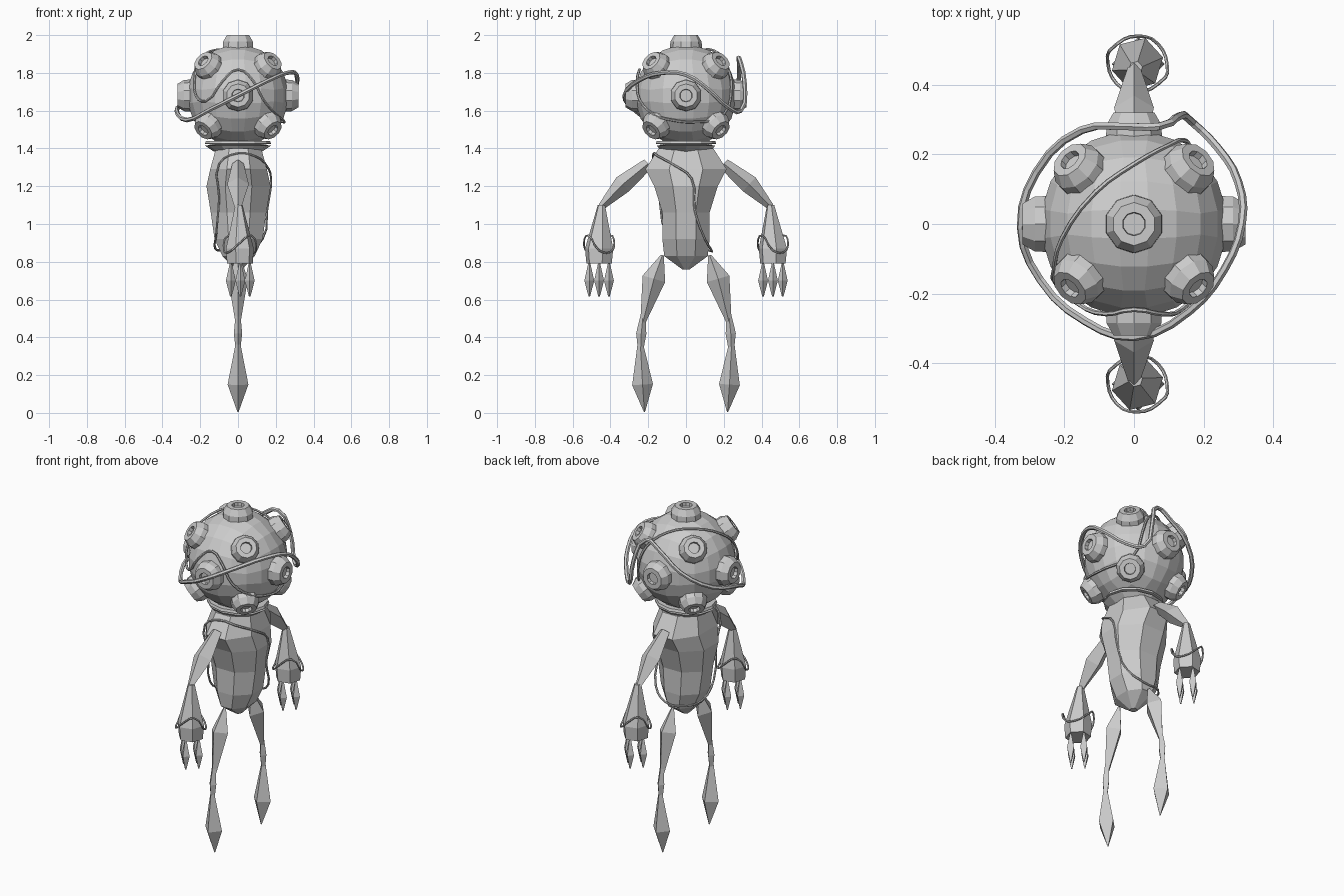
import bpy, bmesh
from math import cos, sin, pi
from mathutils import Vector

if "Cube" in bpy.data.objects:
    bpy.data.objects.remove(bpy.data.objects["Cube"])

HEAD = Vector((0, 0, 1.68))


def finish(name, bm):
    bmesh.ops.recalc_face_normals(bm, faces=bm.faces)
    me = bpy.data.meshes.new(name)
    bm.to_mesh(me)
    bm.free()
    ob = bpy.data.objects.new(name, me)
    bpy.context.collection.objects.link(ob)
    return ob


def loft(name, sections, n, axis, side, turn=0.0):
    """Skin through (centre, radius along side, radius along the other) rings."""
    axis = Vector(axis).normalized()
    u = Vector(side).normalized()
    v = axis.cross(u)
    bm = bmesh.new()
    rings = []
    for c, ru, rv in sections:
        ring = []
        for i in range(n):
            a = 2 * pi * (i + turn) / n
            ring.append(bm.verts.new(Vector(c) + u * ru * cos(a) + v * rv * sin(a)))
        rings.append(ring)
    for a, b in zip(rings, rings[1:]):
        for i in range(n):
            j = (i + 1) % n
            bm.faces.new((a[i], a[j], b[j], b[i]))
    bm.faces.new(rings[0])
    bm.faces.new(rings[-1])
    return finish(name, bm)


def limb(name, points, n=4):
    """Limb in the yz plane from (y, z, thickness in x, thickness across)."""
    pts = [Vector((0, p[0], p[1])) for p in points]
    secs = [(c, p[2], p[3]) for c, p in zip(pts, points)]
    return loft(name, secs, n, pts[-1] - pts[0], (1, 0, 0))


def tube(name, pts, radius):
    cu = bpy.data.curves.new(name, 'CURVE')
    cu.dimensions = '3D'
    cu.bevel_depth = radius
    cu.bevel_resolution = 1
    cu.resolution_u = 3
    sp = cu.splines.new('BEZIER')
    sp.bezier_points.add(len(pts) - 1)
    for bp, p in zip(sp.bezier_points, pts):
        bp.co = p
        bp.handle_left_type = bp.handle_right_type = 'AUTO'
    sp.use_cyclic_u = True
    sp.use_smooth = False
    ob = bpy.data.objects.new(name, cu)
    bpy.context.collection.objects.link(ob)


# helmet: faceted cube sphere
bm = bmesh.new()
bmesh.ops.create_cube(bm, size=2)
bmesh.ops.subdivide_edges(bm, edges=bm.edges[:], cuts=4, use_grid_fill=True)
for v in bm.verts:
    t = Vector([sin(c * pi / 4) / cos(c * pi / 4) for c in v.co])
    v.co = HEAD + t.normalized() * 0.272
finish("helmet", bm)

# helmet ports on the axes and the eight corners
dirs = [(0, 0, 1), (1, 0, 0), (-1, 0, 0), (0, 1, 0), (0, -1, 0)]
dirs += [(x, y, z) for x in (1, -1) for y in (1, -1) for z in (1, -1)]
profile = [(.085, .235), (.083, .285), (.062, .32), (.034, .32), (.032, .3)]
for d in dirs:
    d = Vector(d)
    k = 1.0 if d.length < 1.1 else 0.93
    d.normalize()
    side = (1, 0, 0) if abs(d.z) > 0.9 else Vector((0, 0, 1)).cross(d)
    loft("helmet_port", [(HEAD + d * h, r * k, r * k) for r, h in profile], 10, d, side, .5)

# collar
loft("collar", [((0, 0, z), rx, ry) for z, rx, ry in
                [(1.44, .17, .155), (1.425, .175, .16), (1.42, .13, .12),
                 (1.415, .175, .155), (1.385, .13, .13)]], 12, (0, 0, 1), (1, 0, 0))

# torso: faceted, wide at the shoulders
k = 1 / cos(pi / 8)
loft("torso", [((.003, 0, z), rx * k, ry * k) for z, rx, ry in
               [(1.40, .12, .145), (1.29, .15, .215), (1.2, .17, .168), (1.06, .147, .125),
                (.92, .127, .125), (.83, .085, .115), (.76, .02, .02)]],
     8, (0, 0, 1), (1, 0, 0), .5)

# arms and legs on both sides
for s in (1, -1):
    limb("upper_arm", [(s * .2, 1.32, .03, .03), (s * .335, 1.21, .057, .05),
                       (s * .45, 1.09, .018, .018)])
    loft("forearm", [((.005, s * .448, 1.1), .02, .02), ((.01, s * .46, .87), .078, .075),
                     ((.01, s * .46, .79), .07, .07)], 6, (0, 0, 1), (.3, 1, 0))
    for dx, dy in ((.05, 0), (-.05, 0), (0, .052), (0, -.052)):
        x, y = .012 + dx, s * .46 + dy
        loft("claw", [((x, y, .79), .006, .006), ((x, y, .7), .026, .026),
                      ((x, y, .615), .004, .004)], 4, (0, 0, 1), (1, 0, 0))
    limb("thigh", [(s * .125, .835, .008, .008), (s * .17, .71, .052, .062),
                   (s * .228, .48, .014, .014)])
    limb("knee", [(s * .228, .51, .014, .014), (s * .237, .42, .022, .027),
                  (s * .24, .33, .012, .014)])
    limb("lower_leg", [(s * .242, .37, .012, .014), (s * .23, .15, .055, .055),
                       (s * .22, .005, .003, .003)])
    # zigzag cord round each wrist
    tube("wrist_cord", [(.01 + .085 * cos(i * pi / 4), s * .46 + .08 * sin(i * pi / 4),
                         (.86, .85, .9, .94)[i % 4]) for i in range(8)], .005)

# thick hose looping loosely round the helmet
tube("helmet_hose", [
    (-.325, -.01, 1.6), (-.27, -.16, 1.55), (-.14, -.28, 1.61), (0, -.325, 1.68),
    (.16, -.25, 1.76), (.26, -.13, 1.8), (.31, 0, 1.79), (.3, .12, 1.71),
    (.24, .22, 1.62), (.17, .29, 1.6), (.13, .31, 1.75), (.07, .28, 1.88),
    (-.02, .28, 1.84), (-.15, .27, 1.74), (-.28, .15, 1.64)], .012)

# thin cord hugging the helmet surface
cord = [(-.17, -.22, 1.65), (-.08, -.26, 1.76), (0, -.25, 1.82), (.08, -.26, 1.76),
        (.13, -.24, 1.66), (.2, -.16, 1.58), (.24, -.08, 1.55), (.24, .05, 1.54),
        (.17, .2, 1.58), (.14, .24, 1.72), (.1, .23, 1.82), (0, .17, 1.9),
        (-.11, .09, 1.92), (-.2, -.04, 1.86), (-.23, -.13, 1.78), (-.22, -.17, 1.68)]
tube("helmet_cord", [HEAD + (Vector(p) - HEAD).normalized() * .282 for p in cord], .007)

# cord wrapped round the torso
tube("torso_cord", [
    (0, -.17, 1.375), (.09, -.15, 1.36), (.15, -.06, 1.31), (.175, .03, 1.24),
    (.155, .045, 1.08), (.13, .1, .92), (.04, .135, .86), (-.07, .12, .86),
    (-.12, .02, .87), (-.115, -.1, .95), (-.1, -.14, 1.14), (-.1, -.17, 1.32)], .006)
